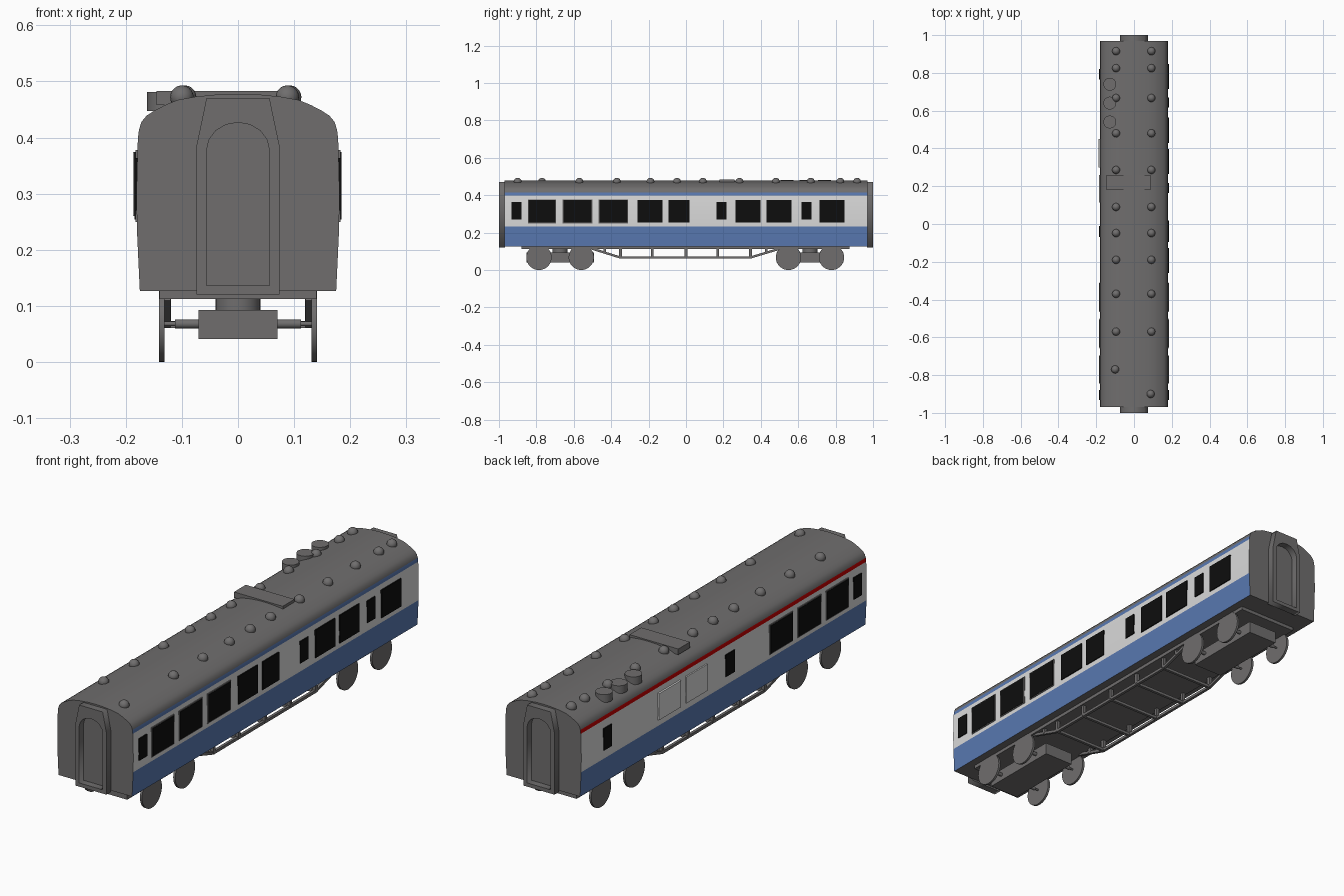
import bpy, bmesh, math
from mathutils import Vector, Matrix

if "Cube" in bpy.data.objects:
    bpy.data.objects.remove(bpy.data.objects["Cube"])


def material(name, rgb):
    m = bpy.data.materials.new(name)
    m.diffuse_color = (*rgb, 1)
    m.use_nodes = True
    m.node_tree.nodes["Principled BSDF"].inputs["Base Color"].default_value = m.diffuse_color
    return m


GREY = material("dark_grey", (0.16, 0.155, 0.155))
WHITE = material("pale_grey", (0.70, 0.70, 0.70))
BLUE = material("blue", (0.10, 0.19, 0.44))
RED = material("red", (0.55, 0.0, 0.0))
BLACK = material("black_glass", (0.004, 0.004, 0.004))


def finish(bm, name, mats, smooth=False):
    bmesh.ops.recalc_face_normals(bm, faces=bm.faces)
    me = bpy.data.meshes.new(name)
    bm.to_mesh(me)
    bm.free()
    for m in mats:
        me.materials.append(m)
    ob = bpy.data.objects.new(name, me)
    bpy.context.collection.objects.link(ob)
    if smooth:
        bpy.ops.object.select_all(action='DESELECT')
        ob.select_set(True)
        bpy.context.view_layer.objects.active = ob
        bpy.ops.object.shade_smooth_by_angle(angle=math.radians(35))
    return ob


def add_box(bm, lo, hi):
    lo, hi = Vector(lo), Vector(hi)
    bmesh.ops.create_cube(bm, size=1, matrix=Matrix.Translation((lo + hi) / 2)
                          @ Matrix.Diagonal((*(hi - lo), 1)))


def add_beam(bm, a, b, t):
    a, b = Vector(a), Vector(b)
    rot = (b - a).to_track_quat('Z', 'Y').to_matrix().to_4x4()
    bmesh.ops.create_cube(bm, size=1, matrix=Matrix.Translation((a + b) / 2) @ rot
                          @ Matrix.Diagonal((t, t, (b - a).length, 1)))


def add_cyl(bm, c, r, depth, axis='Z', seg=32):
    rot = Matrix.Rotation(math.pi / 2, 4, 'Y') if axis == 'X' else Matrix()
    bmesh.ops.create_cone(bm, cap_ends=True, segments=seg, radius1=r, radius2=r,
                          depth=depth, matrix=Matrix.Translation(c) @ rot)


# Body shell: extruded cross-section, painted by height and side
half = [(0.175, 0.127), (0.18, 0.233), (0.181, 0.30), (0.1785, 0.398), (0.1765, 0.414),
        (0.172, 0.428), (0.163, 0.439), (0.149, 0.448), (0.13, 0.458), (0.108, 0.467),
        (0.075, 0.473), (0.035, 0.477), (0, 0.478)]
section = half + [(-x, z) for x, z in reversed(half[:-1])]
bm = bmesh.new()
face = bm.faces.new([bm.verts.new((x, -0.97, z)) for x, z in section])
ext = bmesh.ops.extrude_face_region(bm, geom=[face], use_keep_orig=True)
bmesh.ops.translate(bm, vec=(0, 1.94, 0),
                    verts=[g for g in ext["geom"] if isinstance(g, bmesh.types.BMVert)])
bm.normal_update()
for f in bm.faces:
    c = f.calc_center_median()
    if abs(abs(c.y) - 0.97) < 0.01 or abs(c.x) < 0.1 or c.z > 0.414:
        f.material_index = 0
    elif c.z < 0.233:
        f.material_index = 2
    elif c.z < 0.398:
        f.material_index = 1
    else:
        f.material_index = 2 if c.x > 0 else 3
finish(bm, "coach_body", [GREY, WHITE, BLUE, RED], True)

# Windows: thin plates on both sides
BIG, SMALL = (0.254, 0.374), (0.27, 0.364)
shared = [(-0.933, -0.88, SMALL), (-0.842, -0.698, BIG), (-0.655, -0.505, BIG),
          (-0.4625, -0.313, BIG)]
right = shared + [(-0.259, -0.126, BIG), (-0.094, 0.019, BIG), (0.163, 0.217, SMALL),
                  (0.265, 0.398, BIG), (0.43, 0.564, BIG), (0.618, 0.671, SMALL),
                  (0.714, 0.848, BIG)]
left = shared + [(0.765, 0.82, SMALL), (-0.07, -0.01, SMALL)]
for side, name, wins in ((1, "right_windows", right), (-1, "left_windows", left)):
    bm = bmesh.new()
    for y0, y1, (z0, z1) in wins:
        xs = sorted((side * 0.177, side * 0.1845))
        add_box(bm, (xs[0], y0, z0), (xs[1], y1, z1))
    finish(bm, name, [BLACK])

# Grey frames round the large front windows
bm = bmesh.new()
for side in (-1, 1):
    xs = sorted((side * 0.177, side * 0.183))
    for y0, y1, (z0, z1) in shared[1:]:
        add_box(bm, (xs[0], y0 - 0.004, z0 - 0.004), (xs[1], y1 + 0.004, z1 + 0.004))
finish(bm, "window_frames", [GREY])

# Blank panels on the left side
bm = bmesh.new()
add_box(bm, (-0.187, 0.30, 0.26), (-0.177, 0.45, 0.374))
add_box(bm, (-0.185, 0.115, 0.26), (-0.177, 0.26, 0.374))
finish(bm, "side_panels", [WHITE])

# Gangway frames: outline with an arched opening, at both ends
outer = [(-0.074, 0.12), (0.074, 0.12), (0.074, 0.385), (0.056, 0.471), (-0.056, 0.471),
         (-0.074, 0.385)]
inner = [(-0.056, 0.136), (0.056, 0.136)]
for i in range(9):
    a = math.pi * i / 8
    inner.append((0.056 * math.cos(a), 0.377 + 0.05 * math.sin(a)))
for end, name in ((-1, "front_gangway"), (1, "back_gangway")):
    cu = bpy.data.curves.new(name, 'CURVE')
    cu.dimensions = '2D'
    cu.fill_mode = 'BOTH'
    cu.extrude = 0.016
    for pts in (outer, inner):
        sp = cu.splines.new('POLY')
        sp.points.add(len(pts) - 1)
        for p, (x, z) in zip(sp.points, pts):
            p.co = (x, z, 0, 1)
        sp.use_cyclic_u = True
    cu.materials.append(GREY)
    ob = bpy.data.objects.new(name, cu)
    ob.rotation_euler = (math.pi / 2, 0, 0)
    ob.location = (0, end * 0.984, 0)
    bpy.context.collection.objects.link(ob)

# Roof ventilators: small domes in two rows
bm = bmesh.new()
ys = [0.915, 0.825, 0.667, 0.48, 0.286, 0.09, -0.048, -0.19, -0.37, -0.57]
for x, y in [(s, y) for s in (-0.095, 0.092) for y in ys] + [(-0.1, -0.77), (0.088, -0.90)]:
    bmesh.ops.create_uvsphere(bm, u_segments=16, v_segments=10, radius=0.021,
                              matrix=Matrix.Translation((x, y, 0.472)))
finish(bm, "roof_domes", [GREY], True)

# Round roof extractors
bm = bmesh.new()
for y in (0.54, 0.64, 0.74):
    add_cyl(bm, (-0.128, y, 0.464), 0.034, 0.034)
finish(bm, "roof_extractors", [GREY], True)

# Flat roof hatch
bm = bmesh.new()
add_box(bm, (-0.145, 0.18, 0.458), (0.087, 0.26, 0.483))
finish(bm, "roof_hatch", [GREY])

# Underframe plate
bm = bmesh.new()
add_box(bm, (-0.14, -0.88, 0.112), (0.14, 0.875, 0.13))
finish(bm, "underframe", [GREY])

# Truss rods with posts and cross bars
bm = bmesh.new()
for x in (-0.126, 0.126):
    path = [(x, -0.505, 0.115), (x, -0.352, 0.067), (x, 0.345, 0.067), (x, 0.505, 0.115)]
    for a, b in zip(path, path[1:]):
        add_beam(bm, a, b, 0.012)
    for y in (-0.435, -0.35, -0.18, 0, 0.17, 0.345, 0.43):
        add_beam(bm, (x, y, 0.115), (x, y, 0.067 if abs(y) < 0.4 else 0.092), 0.014)
for y in (-0.35, -0.18, 0, 0.17, 0.345):
    add_beam(bm, (-0.126, y, 0.067), (0.126, y, 0.067), 0.012)
finish(bm, "truss_frame", [GREY])

# Bogies: frame block, pivot, axles and wheels
for name, mid, axles in (("front_bogie", -0.673, (-0.786, -0.56)),
                         ("back_bogie", 0.663, (0.548, 0.778))):
    bm = bmesh.new()
    add_box(bm, (-0.07, mid - 0.18, 0.041), (0.07, mid + 0.18, 0.093))
    add_cyl(bm, (0, mid, 0.103), 0.04, 0.03)
    for y in axles:
        add_cyl(bm, (0, y, 0.068), 0.008, 0.225, 'X', 12)
        add_cyl(bm, (0, y, 0.068), 0.004, 0.27, 'X', 12)
        for x in (-0.136, 0.136):
            add_cyl(bm, (x, y, 0.0675), 0.0675, 0.01, 'X', 40)
    finish(bm, name, [GREY], True)
